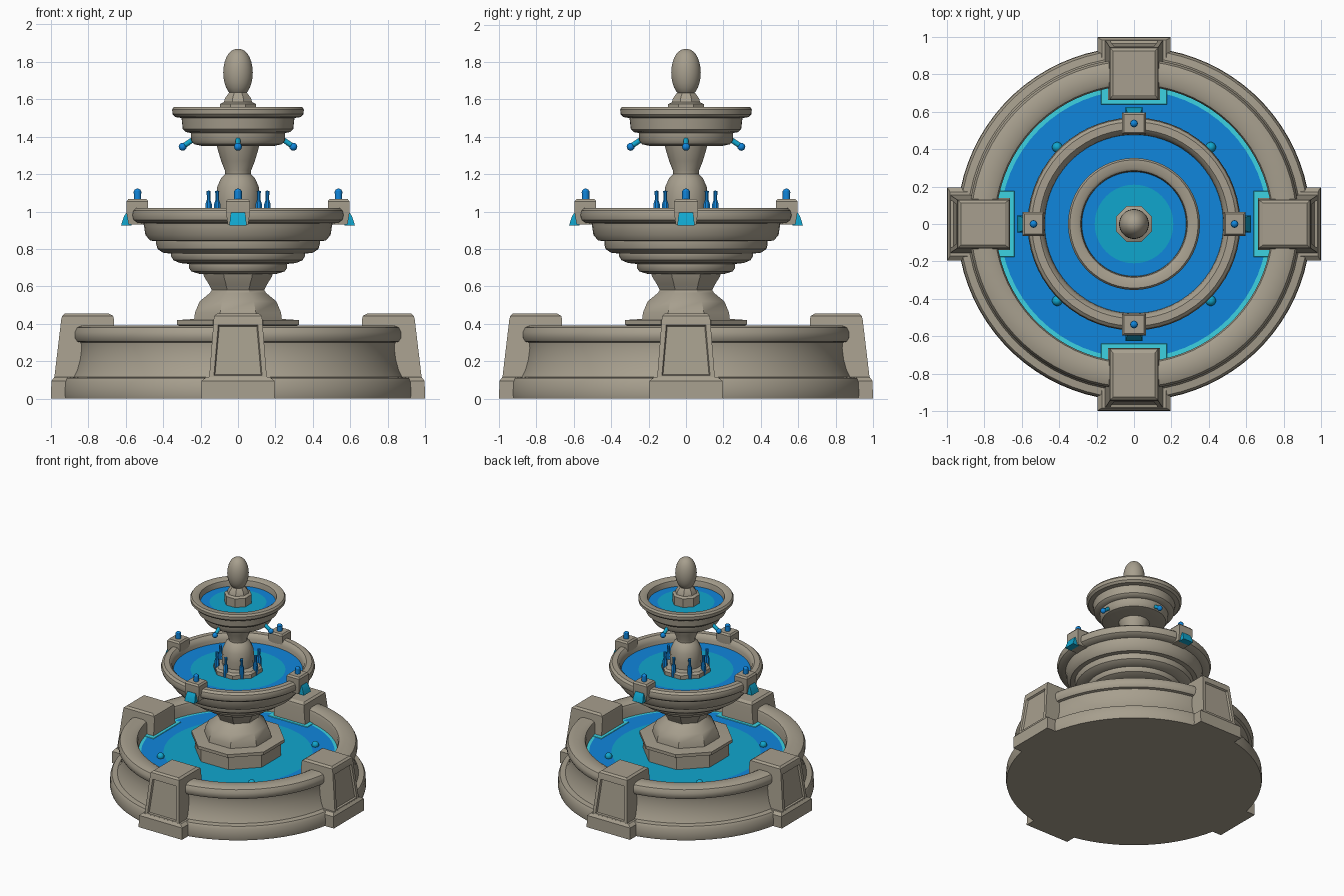
import bpy, bmesh, math
from mathutils import Matrix, Vector

if "Cube" in bpy.data.objects:
    bpy.data.objects.remove(bpy.data.objects["Cube"])


def material(name, r, g, b):
    m = bpy.data.materials.new(name)
    lin = [((c / 255 + 0.055) / 1.055) ** 2.4 for c in (r, g, b)]
    m.diffuse_color = (*lin, 1)
    m.use_nodes = True
    m.node_tree.nodes["Principled BSDF"].inputs["Base Color"].default_value = m.diffuse_color
    return m


STONE = material("stone", 167, 159, 142)
BLUE = material("water_blue", 16, 134, 220)
CYAN = material("water_cyan", 16, 166, 206)
FOAM = material("foam_light", 60, 210, 226)
CARDINAL = [0, 90, 180, 270]


def finish(name, bm, mats, angle=35, turn=0):
    bmesh.ops.recalc_face_normals(bm, faces=bm.faces)
    me = bpy.data.meshes.new(name)
    bm.to_mesh(me)
    bm.free()
    for m in mats:
        me.materials.append(m)
    me.shade_smooth()
    me.set_sharp_from_angle(angle=math.radians(angle))
    ob = bpy.data.objects.new(name, me)
    ob.rotation_euler.z = math.radians(turn)
    bpy.context.collection.objects.link(ob)
    return ob


def lathe(name, profile, segs=64, mat=STONE, centre=(0, 0), angle=35):
    """Revolve (radius, z) points; octagons get flat sides towards the axes."""
    bm = bmesh.new()
    k = 1 / math.cos(math.pi / segs)
    rings = []
    for r, z in profile:
        if r == 0:
            rings.append([bm.verts.new((*centre, z))] * segs)
        else:
            rings.append([bm.verts.new((centre[0] + r * k * math.cos((i + .5) * math.tau / segs),
                                        centre[1] + r * k * math.sin((i + .5) * math.tau / segs), z))
                          for i in range(segs)])
    for a, b in zip(rings, rings[1:]):
        for i in range(segs):
            j = (i + 1) % segs
            vs = list(dict.fromkeys((a[i], a[j], b[j], b[i])))
            if len(vs) > 2:
                bm.faces.new(vs)
    return finish(name, bm, [mat], angle)


def water(name, z, bands):
    """Flat disc split into coloured rings: (outer radius, material)."""
    bm = bmesh.new()
    n = 64
    prev = [bm.verts.new((0, 0, z))] * n
    for idx, (r, _) in enumerate(bands):
        ring = [bm.verts.new((r * math.cos(i * math.tau / n), r * math.sin(i * math.tau / n), z))
                for i in range(n)]
        for i in range(n):
            j = (i + 1) % n
            f = bm.faces.new(list(dict.fromkeys((prev[i], ring[i], ring[j], prev[j]))))
            f.material_index = idx
        prev = ring
    finish(name, bm, [m for _, m in bands])


def stack(name, sections, mat=STONE, turn=0, panel=False, angle=25):
    """Loft rectangles (z, inner, outer, half width) pointing along +x."""
    bm = bmesh.new()
    rings = [[bm.verts.new(p) for p in ((a, -w, z), (b, -w, z), (b, w, z), (a, w, z))]
             for z, a, b, w in sections]
    for lo, hi in zip(rings, rings[1:]):
        for i in range(4):
            j = (i + 1) % 4
            bm.faces.new((lo[i], lo[j], hi[j], hi[i]))
    bm.faces.new(rings[0][::-1])
    bm.faces.new(rings[-1])
    if panel:
        bm.normal_update()
        face = max((f for f in bm.faces if f.normal.x > .9), key=lambda f: f.calc_area())
        bmesh.ops.inset_region(bm, faces=[face], thickness=.036)
        bmesh.ops.inset_region(bm, faces=[face], thickness=.008, depth=-.014)
    finish(name, bm, [mat], angle, turn)


def ball(name, centre, radius, mat, turn=0):
    bm = bmesh.new()
    bmesh.ops.create_uvsphere(bm, u_segments=12, v_segments=8, radius=radius,
                              matrix=Matrix.Translation(centre))
    finish(name, bm, [mat], 60, turn)


def rod(name, a, b, radius, mat, turn=0):
    a, b = Vector(a), Vector(b)
    d = b - a
    bm = bmesh.new()
    m = Matrix.Translation((a + b) / 2) @ d.to_track_quat('Z', 'Y').to_matrix().to_4x4()
    bmesh.ops.create_cone(bm, cap_ends=True, segments=10, radius1=radius, radius2=radius,
                          depth=d.length, matrix=m)
    finish(name, bm, [mat], 40, turn)


# Large ground basin
lathe("lower_basin", [(0, 0), (.94, 0), (.945, .02), (.942, .09), (.93, .11), (.89, .115), (.872, .15),
                      (.855, .21), (.847, .27), (.85, .30), (.87, .305), (.882, .325), (.882, .355),
                      (.87, .38), (.84, .392), (.77, .392), (.745, .38), (.737, .36), (.737, .2), (0, .2)], 80)
water("lower_water", .285, [(.55, CYAN), (.715, BLUE), (.745, FOAM)])

# Four piers on the ground basin with recessed panels and foam around them
for t in CARDINAL:
    stack("pier_plinth", [(0, .8, 1, .195), (.095, .8, .997, .195), (.115, .8, .982, .17)], turn=t)
    stack("pier", [(.1, .665, .983, .155), (.42, .662, .945, .13), (.442, .667, .94, .128),
                   (.455, .69, .925, .112)], turn=t, panel=True)
    stack("pier_foam", [(.28, .635, .74, .18), (.289, .64, .74, .175)], FOAM, t)
    # Bubbling jets in the lower water
    ball("lower_jet", (.58, 0, .295), .028, CYAN, t + 45)

# Octagonal foot and lower stem
lathe("lower_foot", [(0, .2), (.30, .2), (.30, .385), (.325, .395), (.325, .42), (.25, .425), (0, .425)],
      8, angle=30)
lathe("lower_stem", [(.235, .42), (.23, .46), (.205, .52), (.15, .565), (.14, .58), (.155, .61),
                     (.18, .65), (.19, .68), (0, .68)], 8, angle=30)

# Middle stepped bowl
lathe("middle_bowl", [(0, .665), (.2, .665), (.25, .68), (.263, .70), (.263, .72), (.31, .725), (.345, .74),
                      (.357, .76), (.357, .775), (.40, .78), (.43, .80), (.437, .825), (.437, .842),
                      (.47, .845), (.495, .875), (.502, .92), (.505, .935), (.54, .94), (.56, .955),
                      (.568, .98), (.562, 1.005), (.545, 1.02), (.505, 1.02), (.488, 1.005),
                      (.48, .98), (.47, .9), (0, .9)])
water("middle_water", .955, [(.35, CYAN), (.478, BLUE)])

# Rim blocks with nozzles and spilling spouts
for t in CARDINAL:
    stack("rim_block", [(.93, .49, .585, .055), (.99, .48, .595, .063), (1.055, .48, .595, .063),
                        (1.068, .49, .585, .053)], turn=t)
    rod("rim_nozzle", (.537, 0, 1.05), (.537, 0, 1.11), .021, BLUE, t)
    ball("rim_nozzle_tip", (.537, 0, 1.102), .021, BLUE, t)
    stack("rim_spout", [(.925, .57, .625, .045), (.95, .57, .618, .044), (.975, .57, .609, .041),
                        (.995, .57, .596, .036)], CYAN, t, angle=40)

# Octagonal foot, upper stem and ring of small jets
lathe("upper_foot", [(0, .9), (.17, .9), (.17, .985), (.155, 1.0), (.12, 1.005), (0, 1.005)], 8, angle=30)
lathe("upper_stem", [(.115, 1.0), (.118, 1.06), (.112, 1.13), (.09, 1.18), (.068, 1.20), (.07, 1.22),
                     (.09, 1.27), (.108, 1.33), (.115, 1.36), (0, 1.36)], 16, angle=30)
for i in range(8):
    a = i * math.tau / 8
    lathe("small_jet", [(0, .95), (.016, .95), (.017, 1.04), (.009, 1.065), (.011, 1.11), (0, 1.112)],
          8, BLUE, (.157 * math.cos(a), .157 * math.sin(a)))

# Top bowl
lathe("top_bowl", [(0, 1.35), (.19, 1.35), (.235, 1.36), (.25, 1.38), (.252, 1.42), (.28, 1.425), (.295, 1.44),
                   (.302, 1.5), (.335, 1.505), (.35, 1.52), (.352, 1.545), (.342, 1.56), (.30, 1.56),
                   (.285, 1.55), (.28, 1.53), (.275, 1.45), (0, 1.45)])
water("top_water", 1.505, [(.21, CYAN), (.279, BLUE)])
for t in CARDINAL:
    rod("top_spout", (.24, 0, 1.385), (.295, 0, 1.348), .014, CYAN, t)
    ball("top_spout_tip", (.296, 0, 1.346), .021, BLUE, t)

# Finial
lathe("finial_foot", [(0, 1.45), (.095, 1.45), (.095, 1.575), (.075, 1.585), (.07, 1.605), (.048, 1.635),
                      (0, 1.64)], 8, angle=30)
lathe("finial", [(0, 1.605)] + [(.079 * math.sin(math.pi * i / 14) ** .9, 1.742 - .128 * math.cos(math.pi * i / 14))
                               for i in range(1, 14)] + [(0, 1.87)], 24, angle=60)
